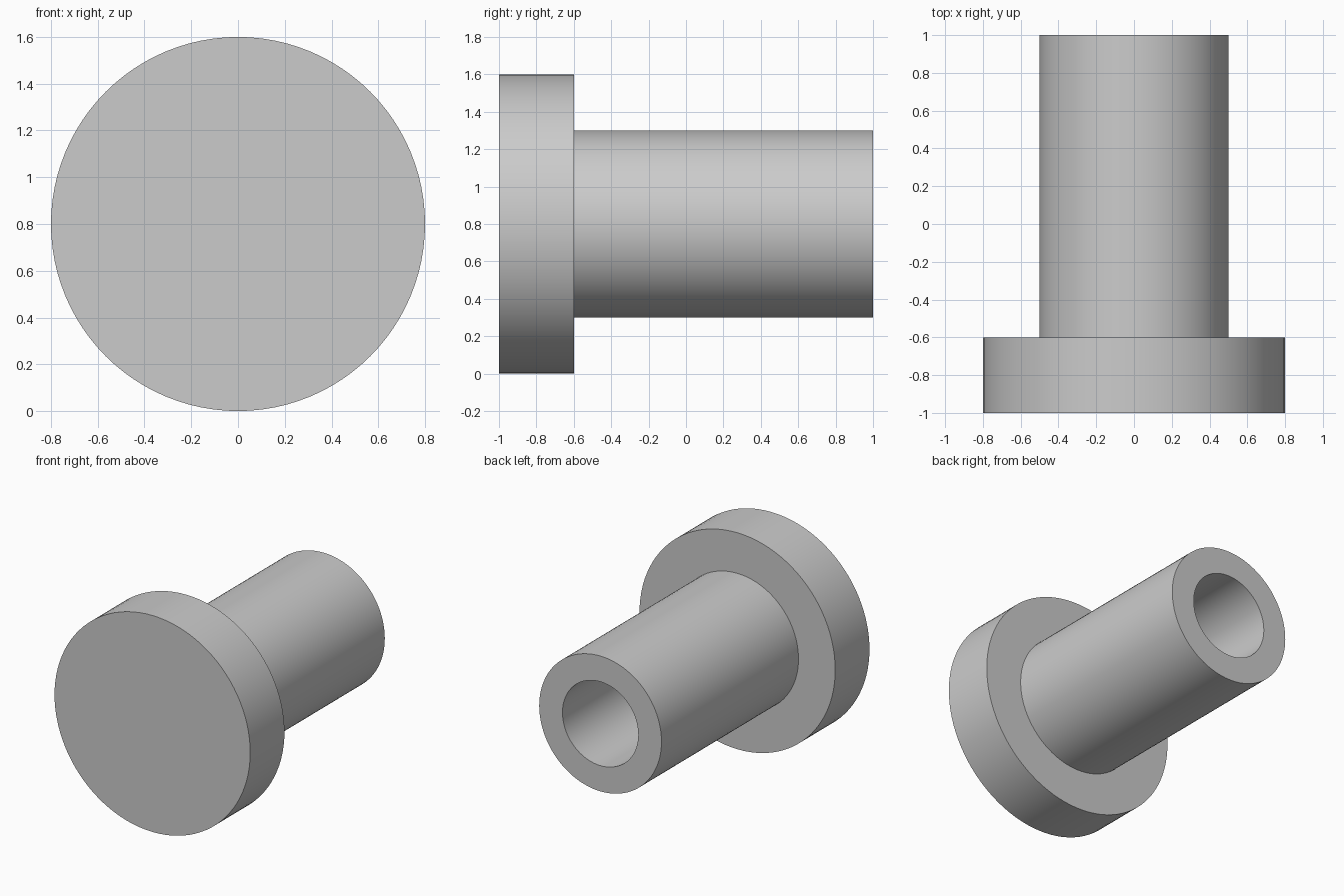
import bpy
import bmesh
import math
from mathutils import Vector

SEGMENTS = 96
AXIS_HEIGHT = 0.8
HEAD_RADIUS, SHAFT_RADIUS, BORE_RADIUS = 0.8, 0.5, 0.31
FRONT, SHOULDER, BACK = -1.0, -0.6, 1.0
BORE_FLOOR = SHOULDER

if "Cube" in bpy.data.objects:
    bpy.data.objects.remove(bpy.data.objects["Cube"], do_unlink=True)

# Plain grey
grey = bpy.data.materials.new("plain_grey")
grey.use_nodes = True
colour = (0.6, 0.6, 0.6, 1)
grey.diffuse_color = colour
grey.node_tree.nodes["Principled BSDF"].inputs["Base Color"].default_value = colour


def lathe(name, profile, material):
    """Turn a (radius, y) profile around the horizontal axis."""
    bm = bmesh.new()
    verts = [bm.verts.new((r, y, 0)) for r, y in profile]
    edges = [bm.edges.new(pair) for pair in zip(verts, verts[1:])]
    bmesh.ops.spin(bm, geom=verts + edges, cent=Vector(), axis=(0, 1, 0),
                   angle=math.tau, steps=SEGMENTS, use_merge=False)
    bmesh.ops.remove_doubles(bm, verts=bm.verts, dist=1e-4)
    bmesh.ops.recalc_face_normals(bm, faces=bm.faces)
    mesh = bpy.data.meshes.new(name)
    bm.to_mesh(mesh)
    bm.free()
    mesh.materials.append(material)
    obj = bpy.data.objects.new(name, mesh)
    bpy.context.collection.objects.link(obj)
    obj.location.z = AXIS_HEIGHT
    bpy.ops.object.select_all(action="DESELECT")
    obj.select_set(True)
    bpy.context.view_layer.objects.active = obj
    bpy.ops.object.shade_smooth_by_angle(angle=math.radians(30))
    return obj


# Disc head, shaft and blind bore turned as one solid
lathe("flanged_sleeve", [
    (0, FRONT), (HEAD_RADIUS, FRONT), (HEAD_RADIUS, SHOULDER),
    (SHAFT_RADIUS, SHOULDER), (SHAFT_RADIUS, BACK),
    (BORE_RADIUS, BACK), (BORE_RADIUS, BORE_FLOOR), (0, BORE_FLOOR),
], grey)
